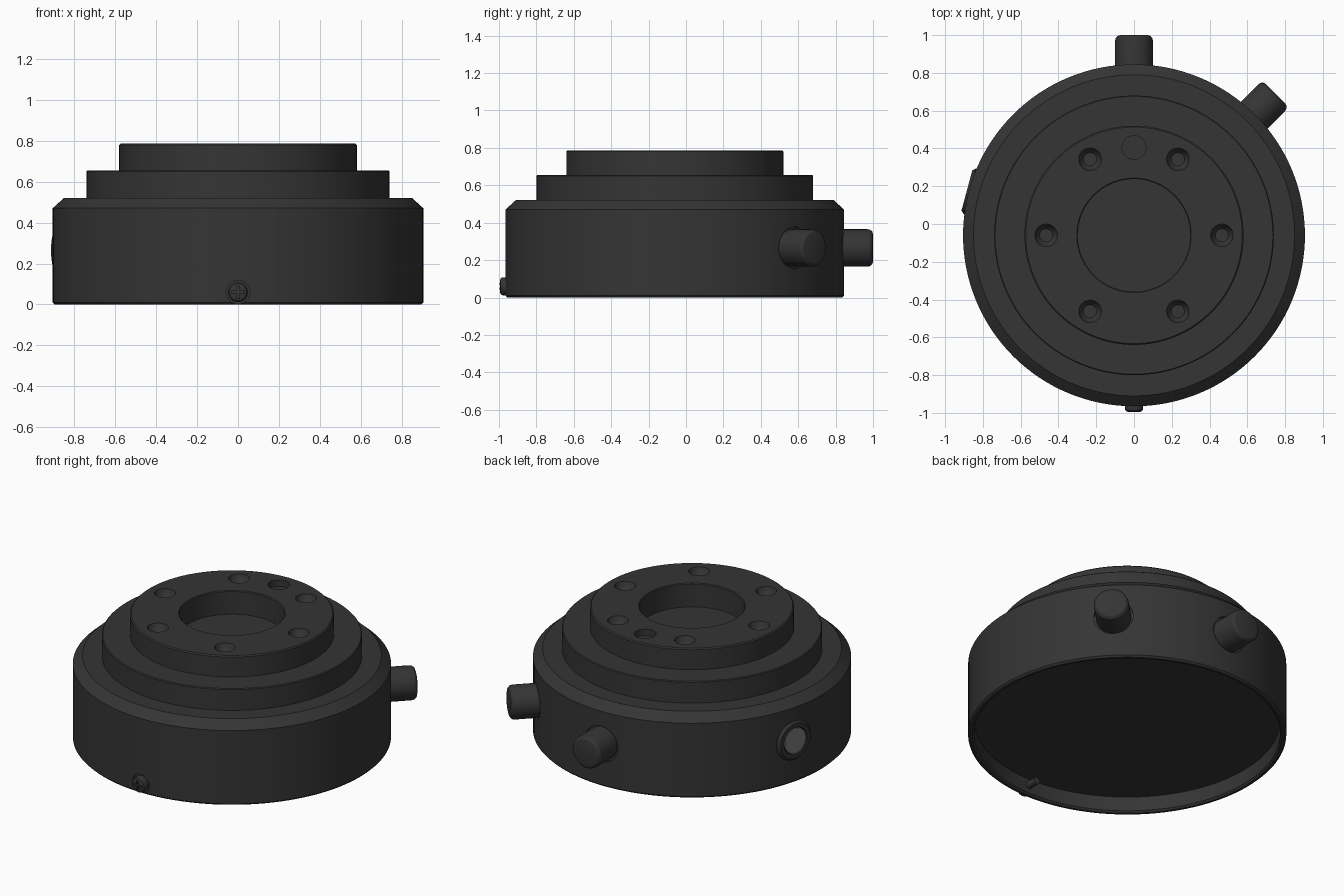
import bpy, bmesh
from math import sin, cos, tau, radians
from mathutils import Vector

cube = bpy.data.objects.get("Cube")
if cube:
    bpy.data.objects.remove(cube, do_unlink=True)

AXIS = Vector((0, -0.06, 0))      # centre line of the housing
PORT_Z = 0.265
UP = Vector((0, 0, 1))


def material(name, value, rough=0.5):
    m = bpy.data.materials.new(name)
    m.use_nodes = True
    color = (value, value, value, 1)
    m.diffuse_color = color
    bsdf = m.node_tree.nodes["Principled BSDF"]
    bsdf.inputs["Base Color"].default_value = color
    bsdf.inputs["Roughness"].default_value = rough
    return m


BLACK = material("black plastic", 0.035)
GREY = material("grey lens", 0.2)


def lathe(name, profile, origin=AXIS, direction=UP, sides=48, mat=BLACK):
    """Revolve (radius, height) points about an axis into a solid."""
    bm = bmesh.new()
    rings = []
    for r, h in profile:
        if r == 0:
            rings.append([bm.verts.new((0, 0, h))] * sides)
        else:
            rings.append([bm.verts.new((r * cos(tau * i / sides), r * sin(tau * i / sides), h))
                          for i in range(sides)])
    for a, b in zip(rings, rings[1:]):
        for i in range(sides):
            j = (i + 1) % sides
            bm.faces.new(dict.fromkeys((a[i], a[j], b[j], b[i])))
    bmesh.ops.recalc_face_normals(bm, faces=bm.faces)
    mesh = bpy.data.meshes.new(name)
    bm.to_mesh(mesh)
    bm.free()
    mesh.materials.append(mat)
    ob = bpy.data.objects.new(name, mesh)
    bpy.context.collection.objects.link(ob)
    ob.location = origin
    ob.rotation_euler = direction.to_track_quat('Z', 'Y').to_euler()
    return ob


def select(ob):
    bpy.ops.object.select_all(action='DESELECT')
    ob.select_set(True)
    bpy.context.view_layer.objects.active = ob


def cut(ob, cutter):
    """Subtract the cutter and discard it."""
    cutter.hide_render = True
    mod = ob.modifiers.new("cut", 'BOOLEAN')
    mod.operation, mod.solver, mod.object = 'DIFFERENCE', 'EXACT', cutter
    select(ob)
    bpy.ops.object.modifier_apply(modifier=mod.name)
    bpy.data.objects.remove(cutter, do_unlink=True)


def radial(degrees):
    return Vector((cos(radians(degrees)), sin(radians(degrees)), 0))


def plug(r, start, end):
    return [(0, start), (r, start), (r, end), (0, end)]


port_origin = AXIS + UP * PORT_Z
screw_origin = AXIS + UP * 0.06
front = radial(-90)

# Main housing: chamfered drum, hollow underneath
housing = lathe("housing", [(0, 0.1), (0.87, 0.1), (0.87, 0.01), (0.88, 0), (0.895, 0),
                            (0.905, 0.01), (0.905, 0.47), (0.85, 0.52), (0, 0.52)], sides=128)

# Stepped collar and top flange with its central recess
collar = lathe("middle_collar", [(0, 0.5), (0.74, 0.5), (0.74, 0.65), (0.735, 0.655), (0, 0.655)],
               sides=128)
flange = lathe("top_flange", [(0, 0.6), (0.58, 0.6), (0.58, 0.78), (0.573, 0.787), (0.303, 0.787),
                              (0.298, 0.782), (0.298, 0.64), (0, 0.64)], sides=128)
cut(collar, lathe("recess_cutter", plug(0.4, 0.63, 0.7), sides=64))

# Six bolt holes and one dowel hole in the flange
for k in range(6):
    spot = AXIS + radial(60 * k) * 0.465 + UP * 0.787
    cut(flange, lathe("bolt_cutter", [(0, -0.045), (0.035, -0.045), (0.05, -0.03), (0.06, 0.0),
                                      (0.06, 0.02), (0, 0.02)], spot, sides=32))
dowel_spot = AXIS + radial(90) * 0.465 + UP * 0.787
cut(flange, lathe("dowel_cutter", plug(0.063, -0.04, 0.02), dowel_spot, sides=32))

# Two rounded side connectors seated in shallow counterbores
for name, angle in (("rear_connector", 90), ("diagonal_connector", 45)):
    d = radial(angle)
    cut(housing, lathe("seat_cutter", plug(0.112, 0.885, 1.0), port_origin, d))
    lathe(name, [(0, 0.8), (0.1, 0.8), (0.1, 1.03), (0.097, 1.045), (0.087, 1.056),
                 (0.072, 1.06), (0, 1.06)], port_origin, d)

# Indicator window with a chamfered rim
d = radial(165)
lathe("window_rim", [(0, 0.85), (0.125, 0.85), (0.125, 0.9), (0.11, 0.916), (0.085, 0.916),
                     (0.08, 0.908), (0, 0.908)], port_origin, d)
lathe("window_lens", plug(0.078, 0.906, 0.914), port_origin, d, mat=GREY)

# Front screw: counterbore, cross-slotted head and shank reaching inside
cut(housing, lathe("screw_seat_cutter", plug(0.058, 0.893, 1.0), screw_origin, front))
head = lathe("screw_head", [(0, 0.885), (0.048, 0.885), (0.048, 0.922), (0.042, 0.931),
                            (0.03, 0.935), (0, 0.937)], screw_origin, front, sides=32)
for size in ((0.06, 0.03, 0.014), (0.014, 0.03, 0.06)):
    bpy.ops.mesh.primitive_cube_add(size=1, location=screw_origin + front * 0.935)
    slot = bpy.context.object
    slot.scale = size
    cut(head, slot)
lathe("screw_shank", plug(0.022, 0.8, 0.89), screw_origin, front, sides=24)

# Smooth the round surfaces and keep the machined edges sharp
for ob in list(bpy.context.scene.objects):
    if ob.type == 'MESH':
        select(ob)
        bpy.ops.object.shade_smooth_by_angle(angle=radians(30))
